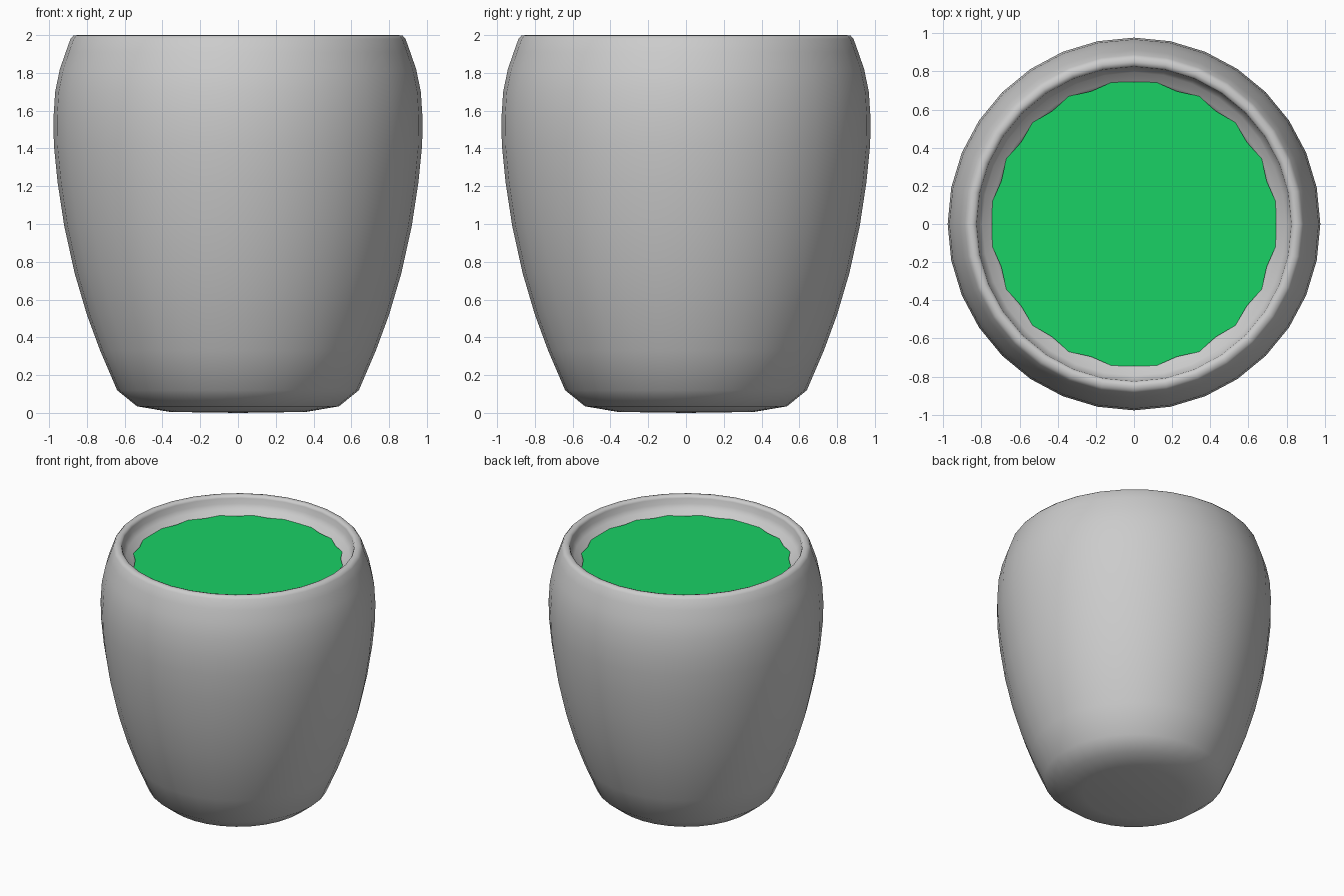
import bpy, bmesh
from math import cos, sin, radians, tau

if "Cube" in bpy.data.objects:
    bpy.data.objects.remove(bpy.data.objects["Cube"])


def add_object(name, bm):
    bmesh.ops.recalc_face_normals(bm, faces=bm.faces)
    mesh = bpy.data.meshes.new(name)
    bm.to_mesh(mesh)
    bm.free()
    obj = bpy.data.objects.new(name, mesh)
    bpy.context.collection.objects.link(obj)
    return obj


def lathe(name, profile, segments):
    bm = bmesh.new()
    verts = [bm.verts.new((r, 0, z)) for r, z in profile]
    edges = [bm.edges.new(pair) for pair in zip(verts, verts[1:])]
    bmesh.ops.spin(bm, geom=verts + edges, cent=(0, 0, 0), axis=(0, 0, 1),
                   angle=tau, steps=segments, use_duplicate=False)
    bmesh.ops.remove_doubles(bm, verts=bm.verts, dist=0.0005)
    for face in bm.faces:
        face.smooth = True
    return add_object(name, bm)


# Cup: base, bulging outer wall, rounded rim, inner lip and cavity
outer = [(0, 0), (0.36, 0.005), (0.535, 0.035), (0.64, 0.12), (0.73, 0.33),
         (0.80, 0.52), (0.865, 0.74), (0.92, 0.99), (0.955, 1.22),
         (0.975, 1.42), (0.977, 1.56), (0.968, 1.70), (0.943, 1.82),
         (0.912, 1.91), (0.887, 1.98), (0.872, 1.997)]
inner = [(0.85, 2.0), (0.832, 1.995), (0.825, 1.98), (0.82, 1.94),
         (0.795, 1.905), (0.75, 1.878), (0.71, 1.84), (0.69, 1.6),
         (0.64, 0.8), (0.50, 0.25), (0, 0.15)]
lathe("cup", outer + inner, 32)

# Drink: flat disc with a slightly scalloped edge
bm = bmesh.new()
ring = []
for i in range(40):
    a = radians(9 * i)
    r = 0.752 if i % 2 else (0.744 if i % 10 == 0 else 0.731)
    ring.append(bm.verts.new((r * cos(a), r * sin(a), 1.882)))
bm.faces.new(ring)
drink = add_object("drink_surface", bm)
if drink.data.polygons[0].normal.z < 0:
    drink.data.flip_normals()

green = bpy.data.materials.new("green_drink")
green.diffuse_color = (0.01, 0.64, 0.13, 1)
green.use_nodes = True
green.node_tree.nodes["Principled BSDF"].inputs["Base Color"].default_value = green.diffuse_color
drink.data.materials.append(green)
